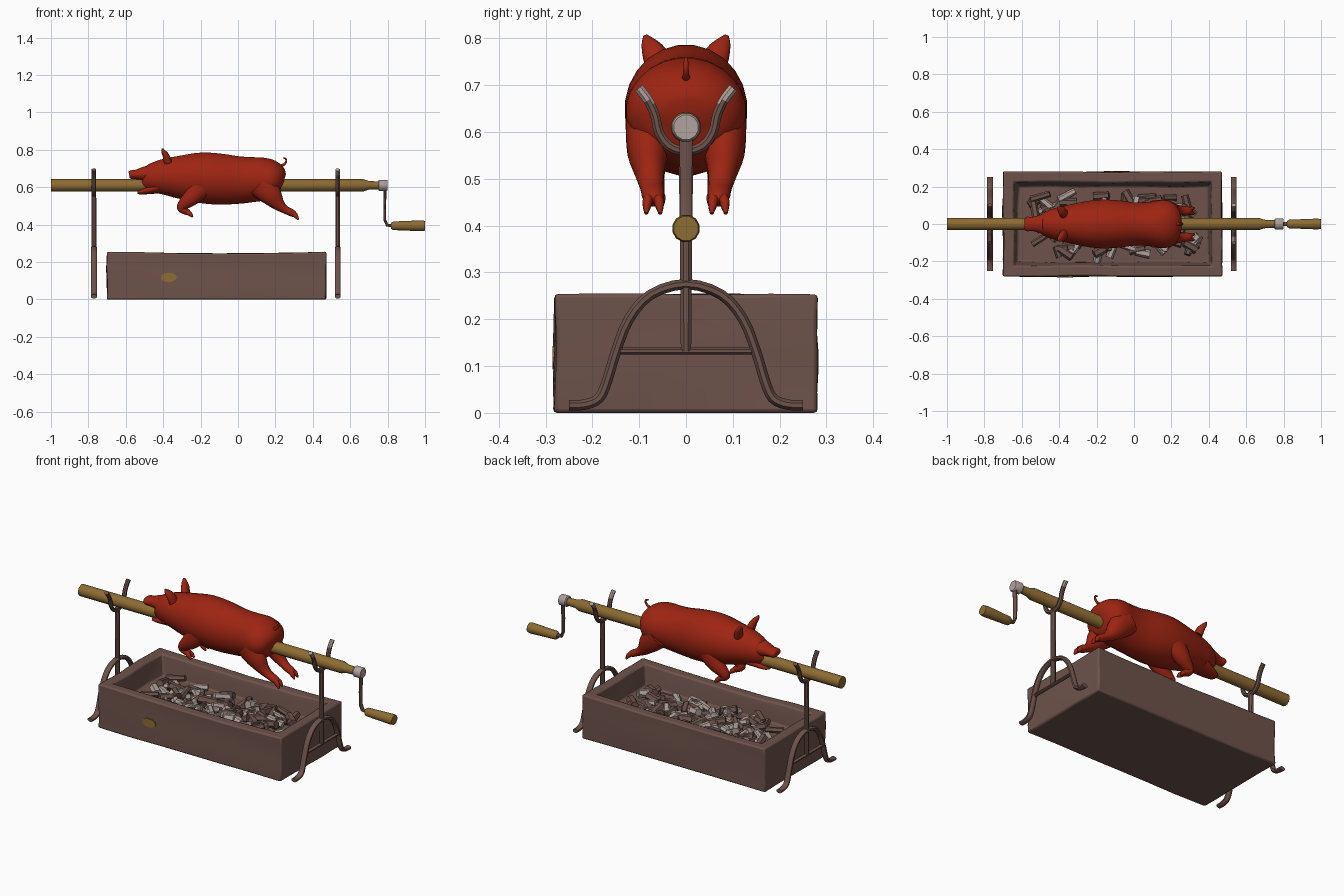
import bpy, bmesh, math, random
from mathutils import Vector, Matrix, Euler, noise

if "Cube" in bpy.data.objects:
    bpy.data.objects.remove(bpy.data.objects["Cube"])

random.seed(4)


def material(name, rgb):
    m = bpy.data.materials.new(name)
    m.diffuse_color = (*rgb, 1)
    m.use_nodes = True
    m.node_tree.nodes["Principled BSDF"].inputs["Base Color"].default_value = m.diffuse_color
    return m


STONE = material("brown stone and iron", (0.155, 0.085, 0.070))
ROAST = material("roast red", (0.34, 0.018, 0.006))
WOOD = material("yellow wood", (0.27, 0.15, 0.033))
ASH = material("pale ash grey", (0.44, 0.36, 0.34))


def finish(name, bm, mats, angle=40):
    bmesh.ops.recalc_face_normals(bm, faces=bm.faces[:])
    me = bpy.data.meshes.new(name)
    bm.to_mesh(me)
    bm.free()
    for m in mats:
        me.materials.append(m)
    if angle:
        me.shade_smooth()
        me.set_sharp_from_angle(angle=math.radians(angle))
    ob = bpy.data.objects.new(name, me)
    bpy.context.collection.objects.link(ob)
    return ob


def smooth_path(rows, steps):
    """Catmull-Rom through rows of (x, y, z, ra, rb)."""
    if steps < 2:
        return rows
    out = []
    for i in range(len(rows) - 1):
        a, b = rows[max(i - 1, 0)], rows[i]
        c, d = rows[i + 1], rows[min(i + 2, len(rows) - 1)]
        for s in range(steps):
            t = s / steps
            out.append([0.5 * (2 * q + (r - p) * t + (2 * p - 5 * q + 4 * r - w) * t * t
                               + (3 * q - p - 3 * r + w) * t ** 3)
                        for p, q, r, w in zip(a, b, c, d)])
    return out + [rows[-1]]


def loft(name, rows, mat, ref=(0, 1, 0), sides=12, steps=1, angle=40, mats=None):
    """Sweep an ellipse along rows; ra runs along ref, rb across it."""
    rows = [tuple(r) if len(r) == 5 else (*r, r[3]) for r in rows]
    rows = smooth_path(rows, steps)
    bm = bmesh.new()
    pts = [Vector(r[:3]) for r in rows]
    rings = []
    for i, r in enumerate(rows):
        tan = (pts[min(i + 1, len(pts) - 1)] - pts[max(i - 1, 0)]).normalized()
        u = Vector(ref)
        u = (u - tan * u.dot(tan)).normalized()
        v = tan.cross(u)
        rings.append([bm.verts.new(pts[i] + u * math.cos(k) * r[3] + v * math.sin(k) * r[4])
                      for k in (2 * math.pi * (j + 0.5) / sides for j in range(sides))])
    for a, b in zip(rings, rings[1:]):
        for j in range(sides):
            k = (j + 1) % sides
            bm.faces.new((a[j], a[k], b[k], b[j]))
    bm.faces.new(rings[0])
    bm.faces.new(rings[-1])
    return finish(name, bm, mats or [mat], angle)


# Stone trough: box with a sunken, sloping basin and worn surfaces
bm = bmesh.new()
bmesh.ops.create_cube(bm, size=1, matrix=Matrix.Translation((-0.115, 0, 0.127))
                      @ Matrix.Diagonal((1.17, 0.56, 0.254, 1)))
top = [f for f in bm.faces if f.normal.z > 0.9]
bmesh.ops.inset_region(bm, faces=top, thickness=0.078)
bmesh.ops.inset_region(bm, faces=top, thickness=0.03, depth=-0.115)
bmesh.ops.subdivide_edges(bm, edges=bm.edges[:], cuts=5, use_grid_fill=True)
for v in bm.verts:
    n = noise.noise_vector(v.co * 7)
    n.z = n.z * 0.5 if v.co.z > 0.01 else 0
    v.co += n * 0.008
    if v.co.z > 0.24:
        v.co.z -= 0.007 * (1 - min(1, abs(v.co.x + 0.115) / 0.58) ** 2)
trough = finish("trough", bm, [STONE], 35)
bev = trough.modifiers.new("worn edges", "BEVEL")
bev.width, bev.segments, bev.angle_limit = 0.012, 2, math.radians(40)

# Painted spot on the trough front
bm = bmesh.new()
bmesh.ops.create_cone(bm, cap_ends=True, segments=12, radius1=1, radius2=1, depth=1,
                      matrix=Matrix.Translation((-0.37, -0.281, 0.118))
                      @ Matrix.Diagonal((0.043, 0.009, 0.025, 1)) @ Matrix.Rotation(math.pi / 2, 4, 'X'))
finish("trough_spot", bm, [WOOD], 0)

# Coals: loose six-sided chunks, some ashen
bm = bmesh.new()
for i in range(120):
    x, y = random.uniform(-0.56, 0.33), random.uniform(-0.155, 0.155)
    z = random.uniform(0.15, 0.178)
    rot = Euler((random.uniform(0, 6), math.pi / 2 + random.uniform(-0.3, 0.3),
                 random.uniform(0, math.pi))).to_matrix().to_4x4()
    rot = Matrix.Rotation(random.uniform(0, math.pi), 4, 'Z') @ Matrix.Rotation(
        math.pi / 2 + random.uniform(-0.3, 0.3), 4, 'Y')
    r = random.uniform(0.017, 0.026)
    made = bmesh.ops.create_cone(bm, cap_ends=True, segments=6, radius1=r, radius2=r * 0.9,
                                 depth=random.uniform(0.055, 0.11),
                                 matrix=Matrix.Translation((x, y, z)) @ rot)
    ashen = random.random() < 0.42
    for f in {f for v in made["verts"] for f in v.link_faces}:
        f.material_index = int(ashen)
finish("coals", bm, [STONE, ASH], 0)

# Two iron stands: arched legs, crossbar, post and fork
half_arch = [(0.25, 0.016), (0.215, 0.018), (0.185, 0.032), (0.168, 0.07), (0.15, 0.13),
             (0.122, 0.20), (0.075, 0.253)]
half_fork = [(0.101, 0.694), (0.081, 0.668), (0.066, 0.635), (0.058, 0.60), (0.036, 0.57)]


def mirrored(half, mid):
    return [(-y, z) for y, z in half] + [(0, mid)] + [(y, z) for y, z in reversed(half)]


for side, x in (("left", -0.77), ("right", 0.533)):
    X = (1, 0, 0)
    loft(side + "_stand_legs", [(x, y, z, 0.017, 0.012) for y, z in mirrored(half_arch, 0.275)],
         STONE, X, 8, 3)
    loft(side + "_stand_crossbar", [(x, -0.155, 0.132, 0.011, 0.008), (x, 0.155, 0.132, 0.011, 0.008)],
         STONE, X, 8)
    loft(side + "_stand_post", [(x, 0, 0.132, 0.014, 0.012), (x, 0, 0.35, 0.014, 0.014),
                                (x, 0, 0.57, 0.013, 0.017)], STONE, X, 8)
    fork = loft(side + "_stand_fork", [(x, y, z, 0.013, 0.011) for y, z in mirrored(half_fork, 0.559)],
                STONE, X, 8, 3, mats=[STONE, ASH])
    if side == "right":  # bare metal tips
        for p in fork.data.polygons:
            p.material_index = int(p.center.z > 0.665)

# Spit pole, crank and handle
loft("spit_pole", [(-1, 0, 0.61, 0.033), (0.67, 0, 0.61, 0.033), (0.70, 0, 0.61, 0.023),
                   (0.76, 0, 0.61, 0.021)], WOOD, sides=14)
loft("crank_hub", [(0.75, 0, 0.61, 0.026), (0.755, 0, 0.61, 0.031), (0.795, 0, 0.61, 0.031),
                   (0.80, 0, 0.61, 0.027)], ASH)
loft("crank_arm", [(0.787, 0, 0.61, 0.016, 0.009), (0.784, 0, 0.50, 0.014, 0.008),
                   (0.785, 0, 0.425, 0.014, 0.008), (0.797, 0, 0.398, 0.013, 0.009),
                   (0.83, 0, 0.394, 0.011)], STONE, sides=8)
loft("crank_handle", [(0.818, 0, 0.394, 0.016), (0.83, 0, 0.394, 0.024), (0.86, 0, 0.394, 0.025),
                      (0.98, 0, 0.394, 0.03), (1.0, 0, 0.394, 0.027)], WOOD)

# Pig body: (x, top, bottom, half width)
body = [(-0.505, .695, .61, .035), (-0.49, .715, .585, .058), (-0.44, .738, .568, .08),
        (-0.38, .757, .555, .096), (-0.30, .772, .535, .114), (-0.2, .787, .515, .13),
        (-0.1, .781, .506, .129), (0, .767, .51, .117), (0.08, .762, .52, .118),
        (0.15, .758, .53, .129), (0.20, .742, .548, .12), (0.232, .712, .575, .09),
        (0.247, .67, .61, .045)]
loft("pig_body", [(x, 0, (t + b) / 2, w, (t - b) / 2) for x, t, b, w in body], ROAST,
     sides=24, steps=3, angle=80)
loft("pig_snout", [(-0.44, 0, .67, .068, .058), (-0.50, 0, .672, .05, .04), (-0.545, 0, .668, .038, .026),
                   (-0.57, 0, .667, .04, .024), (-0.582, 0, .665, .034, .018)],
     ROAST, sides=16, steps=3, angle=60)
loft("pig_lower_jaw", [(-0.43, 0, .60, .065, .034), (-0.49, 0, .582, .046, .02),
                       (-0.525, 0, .574, .032, .013), (-0.538, 0, .572, .018, .007)],
     ROAST, sides=14, steps=3, angle=60)
loft("pig_tail", [(.215, 0, .71, .012), (.24, 0, .718, .008), (.257, 0, .735, .006),
                  (.255, 0, .752, .005), (.24, 0, .757, .003)], ROAST, sides=8, steps=3, angle=80)

# Ears, legs and toes, mirrored left and right
for side, s in (("near", -1), ("far", 1)):
    loft(side + "_ear", [(-.375, s * .055, .735, .03, .022), (-.385, s * .068, .768, .027, .018),
                         (-.398, s * .08, .79, .017, .012), (-.405, s * .087, .806, .005, .004)],
         ROAST, sides=10, steps=3, angle=80)
    legs = {"front": ([(-.20, .08, .61, .042, .07), (-.245, .08, .55, .042, .048),
                       (-.29, .075, .51, .03, .032), (-.303, .07, .488, .025, .023),
                       (-.28, .068, .472, .022, .019), (-.262, .067, .464, .017, .015)],
                      (-.242, .442)),
            "hind": ([(.12, .083, .62, .047, .075), (.175, .082, .56, .044, .06),
                      (.215, .077, .51, .031, .036), (.25, .073, .482, .025, .022),
                      (.285, .07, .464, .024, .02), (.305, .07, .454, .017, .015)],
                     (.322, .426))}
    for part, (rows, (tx, tz)) in legs.items():
        loft(f"{side}_{part}_leg", [(x, s * y, *r) for x, y, *r in rows], ROAST,
             sides=14, steps=3, angle=80)
        ex, ey, ez = rows[-1][:3]
        for k in (-1, 1):  # split hoof
            loft(f"{side}_{part}_hoof", [(ex - .012, s * ey + k * .009, ez + .006, .010, .015),
                                         (ex + .004, s * ey + k * .013, ez - .006, .011, .014),
                                         (tx, s * ey + k * .015, tz, .004, .005)],
                 ROAST, sides=8, steps=2, angle=60)
